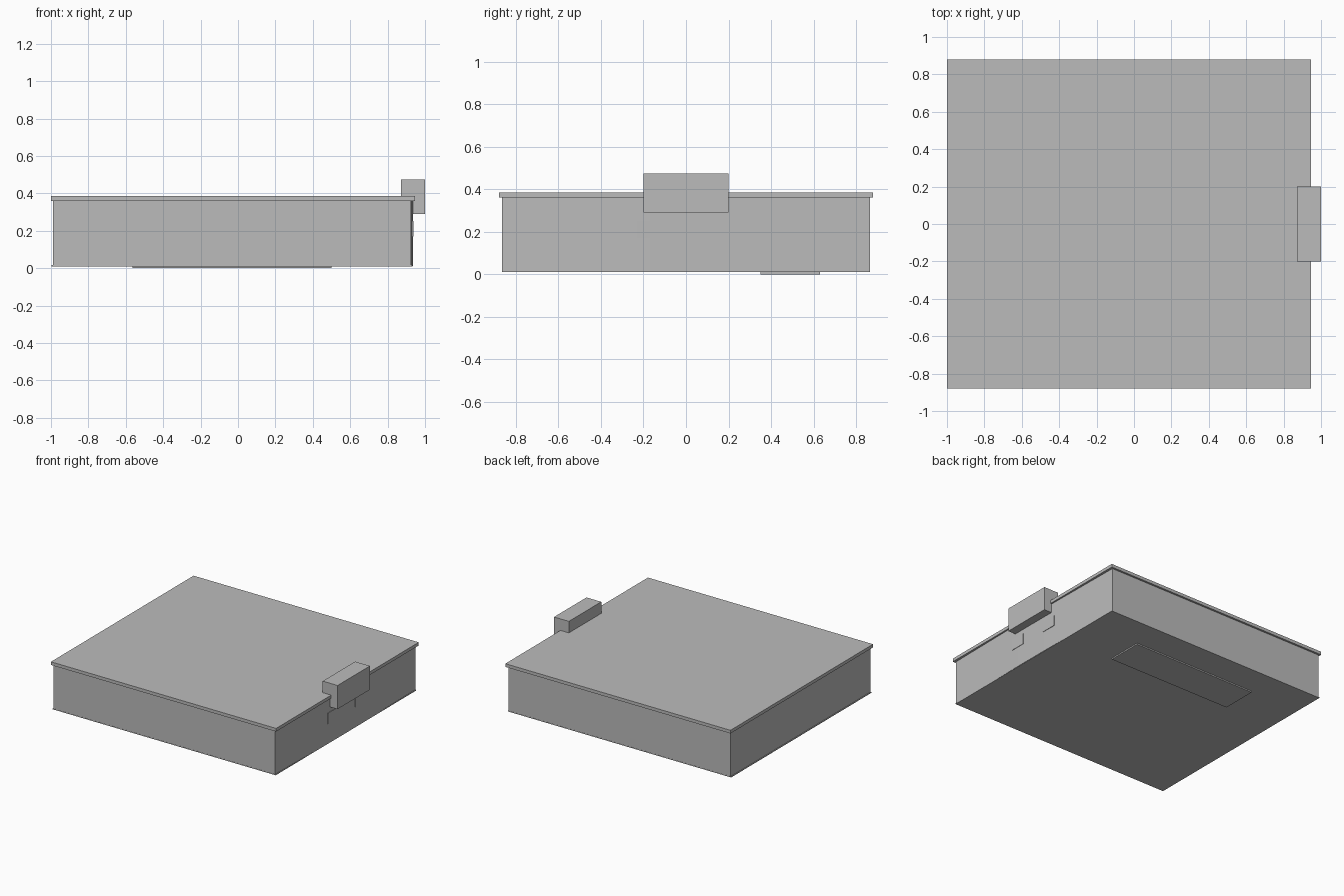
import bpy
import bmesh

cube = bpy.data.objects.get("Cube")
if cube:
    bpy.data.objects.remove(cube, do_unlink=True)

grey = bpy.data.materials.new("plain_grey")
grey.use_nodes = True
colour = (0.5, 0.5, 0.5, 1)
grey.diffuse_color = colour
grey.node_tree.nodes["Principled BSDF"].inputs["Base Color"].default_value = colour


def prism(name, outline, z0, z1):
    """Extrude a flat outline from z0 up to z1."""
    bm = bmesh.new()
    base = bm.faces.new([bm.verts.new((x, y, z0)) for x, y in outline])
    top = bmesh.ops.extrude_face_region(bm, geom=[base])["geom"]
    verts = [v for v in top if isinstance(v, bmesh.types.BMVert)]
    bmesh.ops.translate(bm, verts=verts, vec=(0, 0, z1 - z0))
    bmesh.ops.recalc_face_normals(bm, faces=bm.faces)
    mesh = bpy.data.meshes.new(name)
    bm.to_mesh(mesh)
    bm.free()
    mesh.materials.append(grey)
    obj = bpy.data.objects.new(name, mesh)
    bpy.context.collection.objects.link(obj)
    return obj


def box(name, x0, x1, y0, y1, z0, z1):
    return prism(name, [(x0, y0), (x1, y0), (x1, y1), (x0, y1)], z0, z1)


# Main body, its latch side bowed out very slightly
prism("body", [(-0.99, -0.865), (0.926, -0.865), (0.935, -0.17),
               (0.935, 0.11), (0.926, 0.865), (-0.99, 0.865)], 0.012, 0.365)

# Thin floor that shows as a lip along the hinge side
box("floor", -0.996, 0.932, -0.866, 0.866, 0.01, 0.016)

# Overhanging lid
box("lid", -1.0, 0.945, -0.88, 0.88, 0.36, 0.385)

# Block latch gripping the lid edge
box("latch", 0.872, 1.0, -0.2, 0.2, 0.29, 0.475)

# Two shallow pads below the latch
for side, y in (("right", -0.17), ("left", 0.17)):
    box(side + "_latch_pad", 0.925, 0.938, y - 0.06, y + 0.06, 0.17, 0.253)

# Raised plate under the floor
box("bottom_plate", -0.565, 0.5, 0.35, 0.63, 0.0, 0.014)
